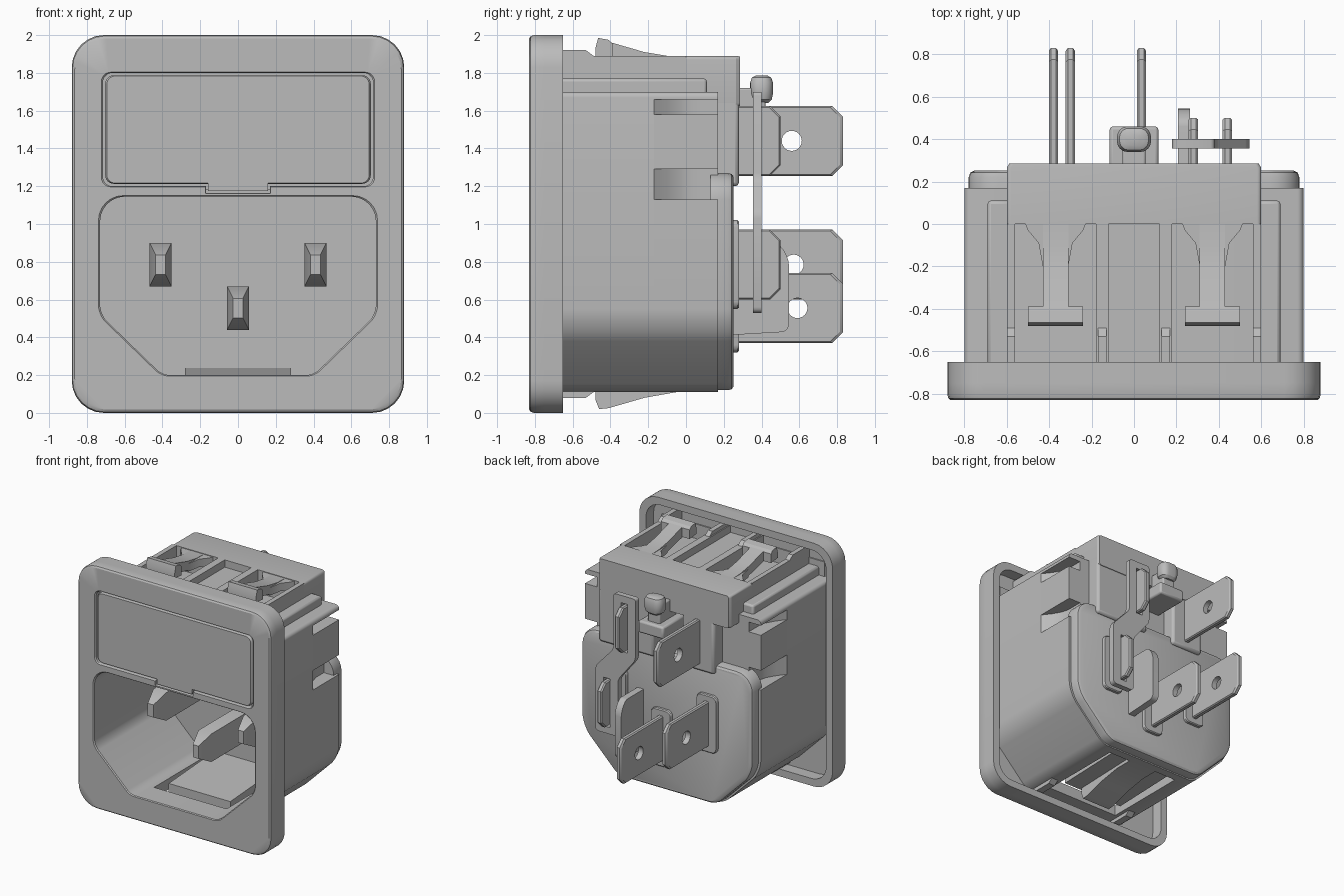
import bpy
import bmesh
import math
from mathutils import Vector

if "Cube" in bpy.data.objects:
    bpy.data.objects.remove(bpy.data.objects["Cube"], do_unlink=True)

grey = bpy.data.materials.new("mid grey")
grey.use_nodes = True
grey.diffuse_color = (0.5, 0.5, 0.5, 1)
grey.node_tree.nodes["Principled BSDF"].inputs["Base Color"].default_value = (0.5, 0.5, 0.5, 1)

AXES = {"x": lambda a, b, t: (t, a, b),
        "y": lambda a, b, t: (a, t, b),
        "z": lambda a, b, t: (a, b, t)}


def rounded(corners, steps=6):
    """Outline with each corner (a, b, radius) rounded off."""
    out = []
    for i, (a, b, r) in enumerate(corners):
        c = Vector((a, b))
        if r == 0:
            out.append(c)
            continue
        prev = Vector(corners[i - 1][:2])
        nxt = Vector(corners[(i + 1) % len(corners)][:2])
        p, q = c + (prev - c).normalized() * r, c + (nxt - c).normalized() * r
        h1, h2 = p.lerp(c, 0.55), q.lerp(c, 0.55)
        for k in range(steps + 1):
            t = k / steps
            u = 1 - t
            out.append(p * u**3 + h1 * 3 * u * u * t + h2 * 3 * u * t * t + q * t**3)
    return out


def rect(a0, a1, b0, b1, r=0):
    return rounded([(a0, b0, r), (a1, b0, r), (a1, b1, r), (a0, b1, r)])


def mirrored(half):
    """Right-hand half of an outline, listed bottom to top, plus its mirror image."""
    return half + [(-a, b, r) for a, b, r in reversed(half)]


def scaled(outline, s):
    mid = Vector([(min(p[i] for p in outline) + max(p[i] for p in outline)) / 2 for i in (0, 1)])
    return [mid + (Vector(p) - mid) * s for p in outline]


def loft(name, axis, rings):
    """Skin a stack of rings, each (position, outline, holes...), and cap both ends."""
    bm = bmesh.new()
    stack = [[[bm.verts.new(AXES[axis](p[0], p[1], t)) for p in o] for o in outlines] for t, *outlines in rings]
    for low, high in zip(stack, stack[1:]):
        for lo, hi in zip(low, high):
            for i in range(len(lo)):
                bm.faces.new((lo[i - 1], lo[i], hi[i], hi[i - 1]))
    for loops in (stack[0], stack[-1]):
        if len(loops) == 1:
            bm.faces.new(loops[0])
        else:
            edges = [bm.edges.get((loop[i - 1], loop[i])) for loop in loops for i in range(len(loop))]
            bmesh.ops.triangle_fill(bm, use_beauty=True, edges=edges, normal=AXES[axis](0, 0, 1))
    bmesh.ops.recalc_face_normals(bm, faces=bm.faces[:])
    mesh = bpy.data.meshes.new(name)
    bm.to_mesh(mesh)
    bm.free()
    mesh.materials.append(grey)
    mesh.shade_smooth()
    mesh.set_sharp_from_angle(angle=math.radians(30))
    obj = bpy.data.objects.new(name, mesh)
    bpy.context.scene.collection.objects.link(obj)
    return obj


def prism(name, axis, t0, t1, *outlines):
    return loft(name, axis, [(t0, *outlines), (t1, *outlines)])


def tapered(name, axis, outline, rings):
    """Loft of one outline at several (position, scale) steps."""
    return loft(name, axis, [(t, scaled(outline, s)) for t, s in rings])


def box(name, x0, x1, y0, y1, z0, z1, bevel=0):
    obj = prism(name, "y", y0, y1, rect(x0, x1, z0, z1))
    if bevel:
        mod = obj.modifiers.new("Bevel", "BEVEL")
        mod.width, mod.segments = bevel, 2


# Front flange with socket and drawer openings, and a rim behind it
socket_half = [(0.4, 0.2, 0.04), (0.73, 0.52, 0.05), (0.73, 1.145, 0.13)]
socket = rounded(mirrored(socket_half))
drawer_hole = rounded(mirrored([(0.17, 1.165, 0), (0.17, 1.2, 0), (0.715, 1.2, 0.05), (0.715, 1.8, 0.05)]))
edge = rect(-0.88, 0.88, 0, 2, 0.17)
loft("flange", "y", [(t, scaled(edge, s), scaled(drawer_hole, h), scaled(socket, h)) for t, s, h in (
    (-0.83, 0.983, 1.012), (-0.822, 0.995, 1), (-0.805, 1, 1), (-0.75, 1, 1))])
prism("flange_rim", "y", -0.75, -0.65, edge, rect(-0.82, 0.82, 0.06, 1.94, 0.13))

# Fuse drawer front with finger tab
tapered("drawer_front", "y", rect(-0.703, 0.703, 1.213, 1.787, 0.045), [(-0.828, 0.988), (-0.815, 1), (-0.76, 1)])
box("drawer_tab", -0.158, 0.158, -0.826, -0.76, 1.174, 1.23)
box("drawer_tray", -0.74, 0.74, -0.775, -0.74, 1.18, 1.82)


# Main housing: closed collar, open-floored middle with side scoops, solid back
def side(d):
    """Housing half outline from the lower corner up, with scoops cut in to x = d."""
    notches = [(x, z, 0) for z0, z1 in ((1.13, 1.29), (1.58, 1.66))
               for x, z in ((0.8, z0), (d, z0), (d, z1), (0.8, z1))] if d < 0.8 else []
    return [(0.46, 0.11, 0.06), (0.8, 0.45, 0.1)] + notches + [(0.8, 1.7, 0.03)]


def open_floor(d):
    inner = [(0.33, 0.2, 0)] + socket_half
    return rounded(mirrored([(0.33, 0.11, 0)] + side(d)) + [(-a, b, r) for a, b, r in inner] + inner[::-1])


prism("housing_collar", "y", -0.76, -0.62, rounded(mirrored(side(0.8))), socket)
prism("housing_front", "y", -0.62, -0.17, open_floor(0.8))
loft("housing_middle", "y", [(-0.17, open_floor(0.799)), (-0.1, open_floor(0.745)),
                             (-0.03, open_floor(0.705)), (0.03, open_floor(0.69)), (0.1, open_floor(0.69))])
prism("housing_back", "y", 0.1, 0.17, rounded(mirrored(side(0.69))))

# Raised rear face of the socket
tapered("rear_face", "y", rounded(mirrored([(0.45, 0.12, 0.06), (0.78, 0.45, 0.1), (0.78, 1.27, 0.14)])),
        [(0.13, 1), (0.22, 1), (0.242, 0.99), (0.252, 0.965)])

# Drawer housing on top, with valleys for the clips
ribbed = mirrored([(0.6, 1.62, 0), (0.6, 1.89, 0), (0.56, 1.89, 0), (0.56, 1.7, 0), (0.18, 1.7, 0),
                   (0.18, 1.89, 0), (0.12, 1.89, 0), (0.12, 1.83, 0)])
prism("drawer_housing_ribs", "y", -0.76, 0, ribbed)
tapered("drawer_housing_back", "y", rect(-0.6, 0.6, 1.62, 1.89, 0.02), [(0, 1), (0.265, 1), (0.285, 0.98)])
box("left_rear_column", 0.1, 0.6, 0.1, 0.28, 1.2, 1.7, 0.02)
box("right_rear_column", -0.45, -0.16, 0.1, 0.28, 1.2, 1.7, 0.02)

# Side rails and small stops behind the flange
for s in (-1, 1):
    x0, x1 = sorted((s * 0.58, s * 0.69))
    box("side_rail", x0, x1, -0.76, 0.11, 1.6, 1.77, 0.015)
    for x in (0.15, 0.58):
        prism("top_stop", "x", s * x - 0.02, s * x + 0.02,
              [(-0.76, 1.8), (-0.5, 1.8), (-0.49, 1.89), (-0.53, 1.92), (-0.76, 1.92)])
    prism("bottom_stop", "x", s * 0.39 - 0.03, s * 0.39 + 0.03,
          [(-0.76, 0.14), (-0.49, 0.14), (-0.49, 0.11), (-0.53, 0.08), (-0.76, 0.08)])

# Snap clips on top
arm = [(0.02, 1.8), (0.02, 1.885), (-0.1, 1.89), (-0.22, 1.91), (-0.41, 1.965), (-0.42, 1.88), (-0.2, 1.83)]
hook = [(-0.48, 1.89), (-0.48, 1.93), (-0.465, 1.985), (-0.41, 1.975), (-0.39, 1.955), (-0.39, 1.88)]
root_half = [(0.06, -0.2, 0), (0.08, -0.09, 0), (0.13, -0.03, 0), (0.15, 0.02, 0)]
for x in (-0.37, 0.37):
    prism("clip_arm", "x", x - 0.06, x + 0.06, arm)
    prism("clip_hook", "x", x - 0.13, x + 0.13, hook)
    prism("clip_root", "z", 1.82, 1.885, [(x + a, b) for a, b, r in mirrored(root_half)])

# Snap clip in the floor
prism("floor_flap", "x", -0.28, 0.28, [(0.12, 0.14), (0.12, 0.24), (-0.5, 0.2), (-0.5, 0.12)])
prism("floor_clip", "x", -0.13, 0.13, [(-0.48, 0.15), (-0.48, 0.07), (-0.46, 0.02), (-0.41, 0.025), (-0.22, 0.08),
                                       (-0.05, 0.11), (0.12, 0.11), (0.12, 0.16)])

# Contact pins inside the socket
for x, z in ((-0.41, 0.785), (0, 0.555), (0.41, 0.785)):
    tapered("contact_pin", "y", rect(x - 0.058, x + 0.058, z - 0.115, z + 0.115),
            [(-0.55, 0.45), (-0.43, 1), (0.14, 1)])


# Rear terminal blades
def blade(name, x, z, y_end, hole_y=None):
    c = 0.055
    outline = [(0.15, z - 0.185), (y_end - c, z - 0.185), (y_end, z - 0.185 + c),
               (y_end, z + 0.185 - c), (y_end - c, z + 0.185), (0.15, z + 0.185)]
    holes = []
    if hole_y:
        angles = [math.tau * k / 24 for k in range(24)]
        holes = [[(hole_y + 0.053 * math.cos(a), z + 0.053 * math.sin(a)) for a in angles]]
    loft(name, "x", [(x + t, scaled(outline, s), *holes) for t, s in (
        (-0.022, 0.96), (-0.012, 1), (0.012, 1), (0.022, 0.96))])


blade("upper_terminal", -0.30, 1.44, 0.83, 0.56)
blade("side_terminal", -0.38, 0.785, 0.83, 0.57)
blade("earth_terminal", 0.035, 0.555, 0.83, 0.59)
blade("short_upper_terminal", 0.28, 1.44, 0.5)
blade("short_lower_terminal", 0.44, 0.785, 0.5)

# Raised pads around the terminals
for x, z in ((-0.38, 0.785), (0.035, 0.555), (0.44, 0.785)):
    tapered("terminal_pad", "y", rect(x - 0.09, x + 0.09, z - 0.235, z + 0.235, 0.04),
            [(0.2, 1), (0.272, 1), (0.28, 0.97)])

# Slotted link strap with its insulating guard
strap = rounded([(0.18, 1.7, 0.02), (0.18, 1.2, 0.03), (0.34, 1.0, 0.03), (0.34, 0.53, 0.03),
                 (0.545, 0.53, 0.03), (0.545, 1.06, 0.03), (0.38, 1.24, 0.03), (0.38, 1.7, 0.02)], 3)
prism("link_strap", "y", 0.355, 0.4, strap, rect(0.25, 0.31, 1.24, 1.64), rect(0.41, 0.47, 0.585, 0.985))
prism("strap_guard", "x", 0.208, 0.265, rounded([
    (0.2, 0.41, 0), (0.545, 0.43, 0.04), (0.545, 0.84, 0.06), (0.48, 0.9, 0.02), (0.2, 0.9, 0)], 4))

# Rear catch with a rounded knob
box("catch_base", -0.115, 0.115, 0.12, 0.46, 1.47, 1.57, 0.015)
box("catch_neck", -0.055, 0.055, 0.2, 0.42, 1.5, 1.72, 0.01)
tapered("catch_knob", "z", rect(-0.08, 0.08, 0.34, 0.46, 0.05),
        [(1.64, 0.6), (1.66, 0.9), (1.69, 1), (1.75, 1), (1.775, 0.85), (1.785, 0.55)])
